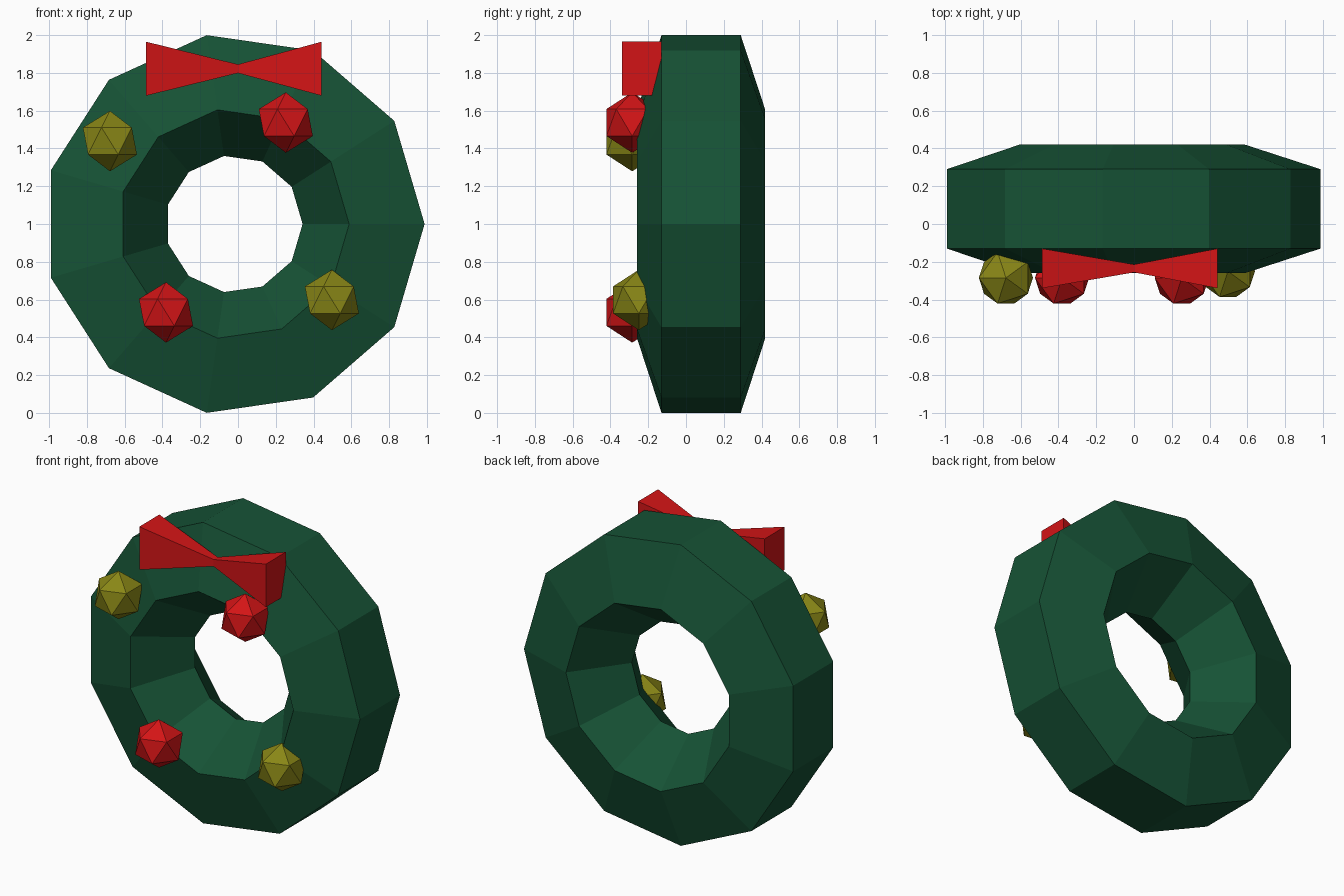
import bpy, bmesh
from math import sin, cos, pi
from mathutils import Matrix, Vector

if "Cube" in bpy.data.objects:
    bpy.data.objects.remove(bpy.data.objects["Cube"])


def material(name, rgb):
    m = bpy.data.materials.new(name)
    m.diffuse_color = (*rgb, 1)
    m.use_nodes = True
    m.node_tree.nodes["Principled BSDF"].inputs["Base Color"].default_value = m.diffuse_color
    return m


GREEN = material("green", (0.008, 0.085, 0.036))
RED = material("red", (0.65, 0.007, 0.008))
GOLD = material("gold", (0.25, 0.24, 0.008))


def finish(name, bm, mat):
    bmesh.ops.recalc_face_normals(bm, faces=bm.faces)
    me = bpy.data.meshes.new(name)
    bm.to_mesh(me)
    bm.free()
    me.materials.append(mat)
    ob = bpy.data.objects.new(name, me)
    bpy.context.collection.objects.link(ob)
    return ob


# Wreath ring: pentagon section swept round 11 steps, one corner pointing inward
SEG, SIDES, MAJOR, MINOR = 11, 5, 0.721, 0.357
bm = bmesh.new()
rings = []
for i in range(SEG):
    a = 2 * pi * i / SEG
    ring = []
    for j in range(SIDES):
        b = pi + 2 * pi * j / SIDES
        r = MAJOR + MINOR * cos(b)
        ring.append(bm.verts.new((r * cos(a) - 0.022, 0.08 + MINOR * sin(b), 1 + r * sin(a))))
    rings.append(ring)
for i in range(SEG):
    p, q = rings[i], rings[(i + 1) % SEG]
    for j in range(SIDES):
        k = (j + 1) % SIDES
        bm.faces.new((p[j], p[k], q[k], q[j]))
finish("wreath_ring", bm, GREEN)

# Baubles: icosahedra on the front face
baubles = [
    ("red_bauble_top", RED, (0.253, -0.285, 1.537)),
    ("red_bauble_bottom", RED, (-0.381, -0.285, 0.532)),
    ("gold_bauble_top", GOLD, (-0.678, -0.285, 1.439)),
    ("gold_bauble_bottom", GOLD, (0.497, -0.25, 0.598)),
]
for name, mat, pos in baubles:
    bm = bmesh.new()
    bmesh.ops.create_icosphere(bm, subdivisions=1, radius=0.16,
                               matrix=Matrix.Rotation(pi, 4, 'Z'))
    finish(name, bm, mat).location = pos


# Bow: two boxes tapering towards the knot
def bow_loop(name, end_x):
    bm = bmesh.new()
    bmesh.ops.create_cube(bm, size=2)
    for v in bm.verts:
        outer = v.co.x > 0
        hy, hz = (0.105, 0.143) if outer else (0.021, 0.023)
        v.co = Vector((end_x if outer else 0, v.co.y * hy, v.co.z * hz))
    finish(name, bm, RED).location = (0, -0.235, 1.822)


bow_loop("bow_loop_left", -0.487)
bow_loop("bow_loop_right", 0.443)
